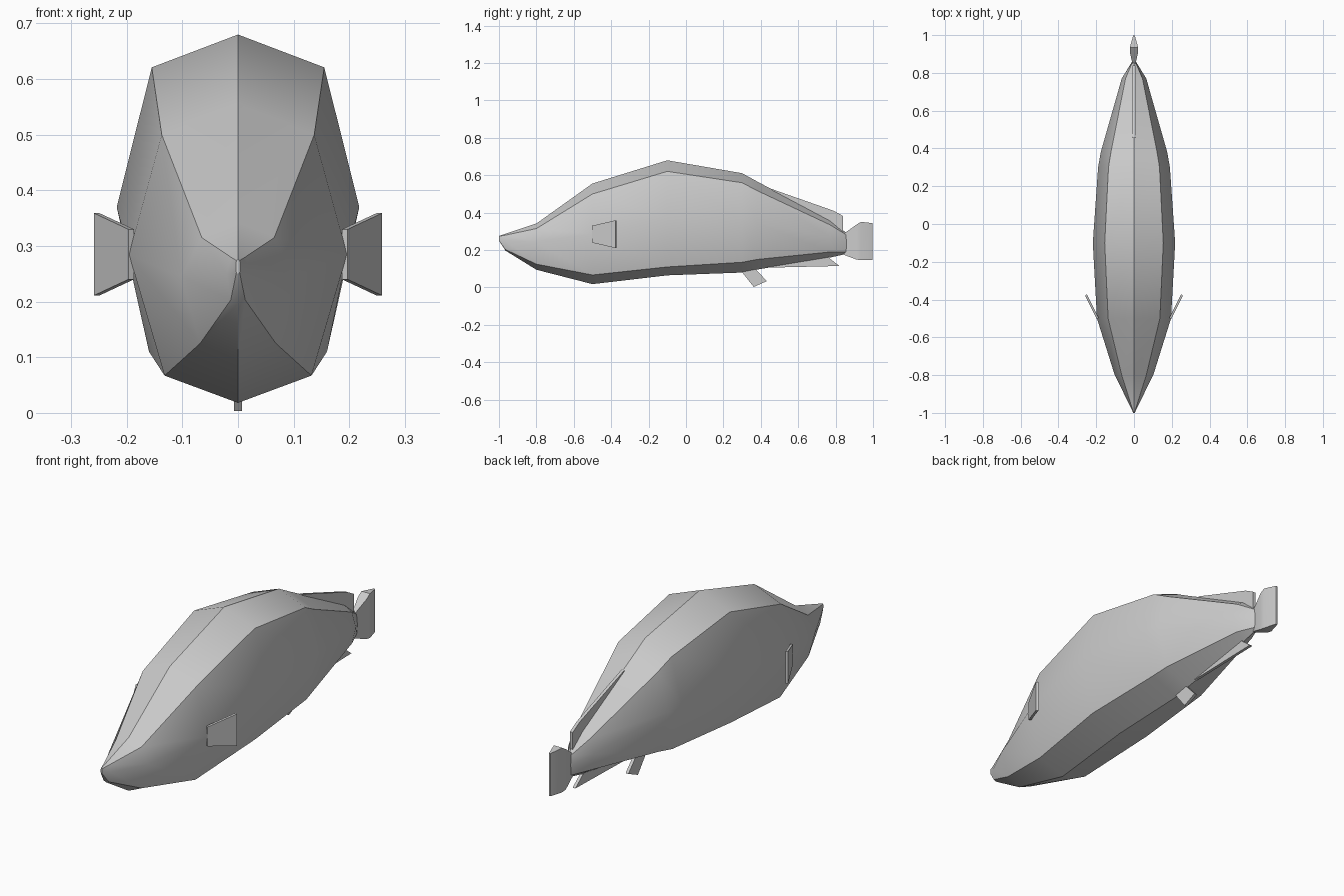
import bpy, bmesh
from mathutils import Vector

if "Cube" in bpy.data.objects:
    bpy.data.objects.remove(bpy.data.objects["Cube"])


def finish(name, bm, angle=0.6):
    bmesh.ops.recalc_face_normals(bm, faces=bm.faces[:])
    me = bpy.data.meshes.new(name)
    bm.to_mesh(me)
    bm.free()
    ob = bpy.data.objects.new(name, me)
    bpy.context.collection.objects.link(ob)
    bpy.ops.object.select_all(action='DESELECT')
    ob.select_set(True)
    bpy.context.view_layer.objects.active = ob
    bpy.ops.object.shade_smooth_by_angle(angle=angle)
    return ob


def plate(name, points, offset):
    """Thin slab: an outline thickened by +/- offset."""
    bm = bmesh.new()
    off = Vector(offset)
    a = [bm.verts.new(Vector(p) + off) for p in points]
    b = [bm.verts.new(Vector(p) - off) for p in points]
    bm.faces.new(a)
    bm.faces.new(b[::-1])
    n = len(a)
    for i in range(n):
        j = (i + 1) % n
        bm.faces.new((a[i], b[i], b[j], a[j]))
    return finish(name, bm)


# Body: lofted octagonal sections
# y, top z, (shoulder x, z), (side x, z), (lower x, z), bottom z
sections = [
    (-1.00, .276, (.003, .274), (.004, .262), (.003, .252), .250),
    (-0.965, .287, (.013, .280), (.020, .250), (.013, .203), .197),
    (-0.80, .342, (.065, .315), (.102, .245), (.068, .125), .095),
    (-0.50, .556, (.137, .500), (.196, .285), (.132, .067), .018),
    (-0.10, .680, (.155, .621), (.218, .370), (.160, .110), .065),
    (0.30, .611, (.135, .560), (.190, .355), (.140, .135), .080),
    (0.38, .567, (.122, .518), (.176, .345), (.128, .150), .096),
    (0.77, .360, (.045, .335), (.065, .270), (.045, .190), .160),
    (0.86, .290, (.007, .280), (.010, .235), (.007, .190), .180),
]
bm = bmesh.new()
rings = []
for y, top, sh, side, low, bot in sections:
    pts = [(0, top), sh, side, low, (0, bot)]
    pts += [(-x, z) for x, z in (low, side, sh)]
    rings.append([bm.verts.new((x, y, z)) for x, z in pts])
for r, s in zip(rings, rings[1:]):
    for i in range(8):
        j = (i + 1) % 8
        bm.faces.new((r[i], r[j], s[j], s[i]))
bm.faces.new(rings[0])
bm.faces.new(rings[-1][::-1])
finish("body", bm)

# Tail fin: thick in the middle, thin at both ends
tail = [  # y, half thickness, bottom z, top z
    (0.835, .005, .178, .282),
    (0.91, .022, .150, .335),
    (0.935, .022, .146, .351),
    (0.998, .004, .146, .344),
]
bm = bmesh.new()
rings = [[bm.verts.new(p) for p in ((w, y, b), (w, y, t), (-w, y, t), (-w, y, b))]
         for y, w, b, t in tail]
for r, s in zip(rings, rings[1:]):
    for i in range(4):
        j = (i + 1) % 4
        bm.faces.new((r[i], r[j], s[j], s[i]))
bm.faces.new(rings[0])
bm.faces.new(rings[-1][::-1])
finish("tail_fin", bm)

# Centre-line fins as (y, z) outlines
centre_fins = {
    "dorsal_fin": [(.46, .526), (.79, .41), (.84, .382), (.84, .285), (.76, .33), (.45, .48)],
    "anal_fin": [(.43, .106), (.82, .115), (.765, .158), (.76, .20), (.43, .15)],
    "pelvic_fin": [(.30, .082), (.362, .003), (.432, .034), (.36, .112), (.32, .14)],
}
for name, outline in centre_fins.items():
    plate(name, [(0, y, z) for y, z in outline], (.007, 0, 0))

# Pectoral fins flare outwards and back
for side, label in ((1, "right"), (-1, "left")):
    root, tip = (side * .192, -.50), (side * .254, -.375)
    plate("pectoral_fin_" + label,
          [(*root, .24), (*tip, .211), (*tip, .359), (*root, .33)],
          (side * .005, -.003, 0))
